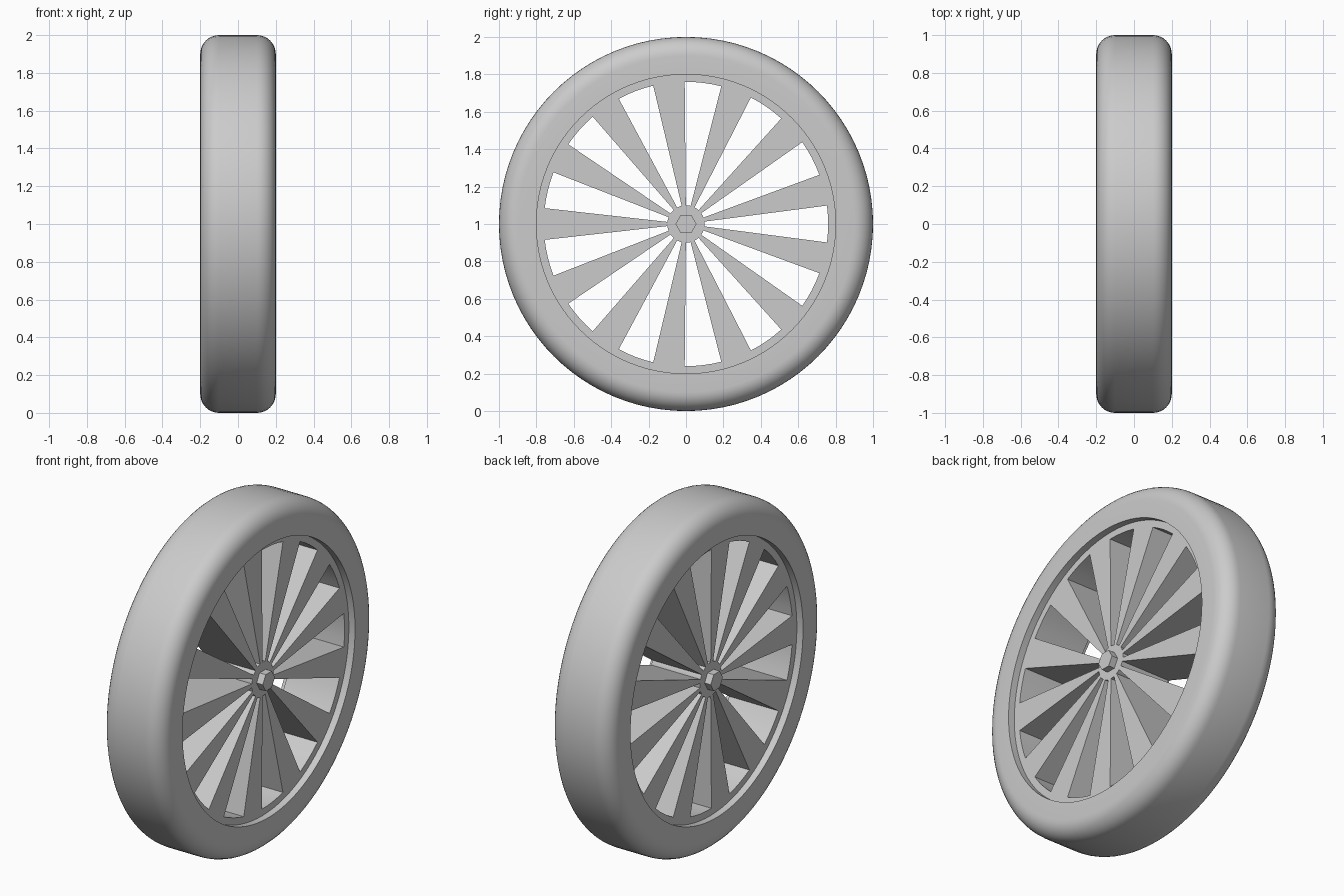
import bpy
import bmesh
from math import cos, sin, pi, radians
from mathutils import Vector

SPOKES = 13
DISC_HALF = 0.16      # half thickness of the spoked disc
TYRE_HALF = 0.2
FILLET = 0.1

cube = bpy.data.objects.get("Cube")
if cube:
    bpy.data.objects.remove(cube, do_unlink=True)

grey = bpy.data.materials.new("grey")
grey.use_nodes = True
colour = (0.6, 0.6, 0.6, 1)
grey.diffuse_color = colour
grey.node_tree.nodes["Principled BSDF"].inputs["Base Color"].default_value = colour


def polar(x, r, a):
    """Point on the wheel at radius r and angle a around the x axle."""
    return Vector((x, r * cos(a), 1 + r * sin(a)))


def finish(bm, name, smooth=None):
    bmesh.ops.recalc_face_normals(bm, faces=bm.faces)
    mesh = bpy.data.meshes.new(name)
    bm.to_mesh(mesh)
    bm.free()
    mesh.materials.append(grey)
    obj = bpy.data.objects.new(name, mesh)
    bpy.context.collection.objects.link(obj)
    if smooth:
        bpy.ops.object.select_all(action='DESELECT')
        obj.select_set(True)
        bpy.context.view_layer.objects.active = obj
        bpy.ops.object.shade_smooth_by_angle(angle=radians(smooth))
    return obj


def thicken(bm, depth):
    """Extrude all flat faces along +x into a closed solid."""
    out = bmesh.ops.extrude_face_region(bm, geom=bm.faces[:], use_keep_orig=True)
    moved = [v for v in out["geom"] if isinstance(v, bmesh.types.BMVert)]
    bmesh.ops.translate(bm, verts=moved, vec=(depth, 0, 0))


# Tyre: rounded section spun around the axle
bm = bmesh.new()
arc = [(TYRE_HALF - FILLET + FILLET * cos(t * pi / 16),
        1 - FILLET + FILLET * sin(t * pi / 16)) for t in range(9)]
section = [(TYRE_HALF, 0.8)] + arc
section += [(-x, r) for x, r in reversed(section)]
ring = [bm.verts.new(polar(x, r, 0)) for x, r in section]
edges = [bm.edges.new((v, ring[i - 1])) for i, v in enumerate(ring)]
bmesh.ops.spin(bm, geom=ring + edges, cent=(0, 0, 1), axis=(1, 0, 0),
               angle=2 * pi, steps=96, use_merge=True)
bmesh.ops.remove_doubles(bm, verts=bm.verts, dist=1e-5)
finish(bm, "tyre", smooth=35)

# Spoked disc: hub, tapered spokes and rim in one plate
bm = bmesh.new()
period = 2 * pi / SPOKES
half_window = radians(7.45)
angles, is_spoke = [], []
for k in range(SPOKES):
    start = k * period - half_window
    gap, solid = 2 * half_window, period - 2 * half_window
    for i in range(4):
        angles.append(start + gap * i / 4)
        is_spoke.append(False)
    for i in range(3):
        angles.append(start + gap + solid * i / 3)
        is_spoke.append(True)
hub, inner, outer = [[bm.verts.new(polar(-DISC_HALF, r, a)) for a in angles]
                     for r in (0.1, 0.76, 0.803)]
bm.faces.new(hub)
for i, solid in enumerate(is_spoke):
    j = (i + 1) % len(angles)
    bm.faces.new((inner[i], outer[i], outer[j], inner[j]))
    if solid:
        bm.faces.new((hub[i], inner[i], inner[j], hub[j]))
thicken(bm, 2 * DISC_HALF)
finish(bm, "spoked_disc", smooth=30)

# Hexagonal axle bolt, level with both tyre walls
bm = bmesh.new()
bm.faces.new([bm.verts.new(polar(-TYRE_HALF, 0.056, i * pi / 3)) for i in range(6)])
thicken(bm, 2 * TYRE_HALF)
finish(bm, "axle_bolt")
